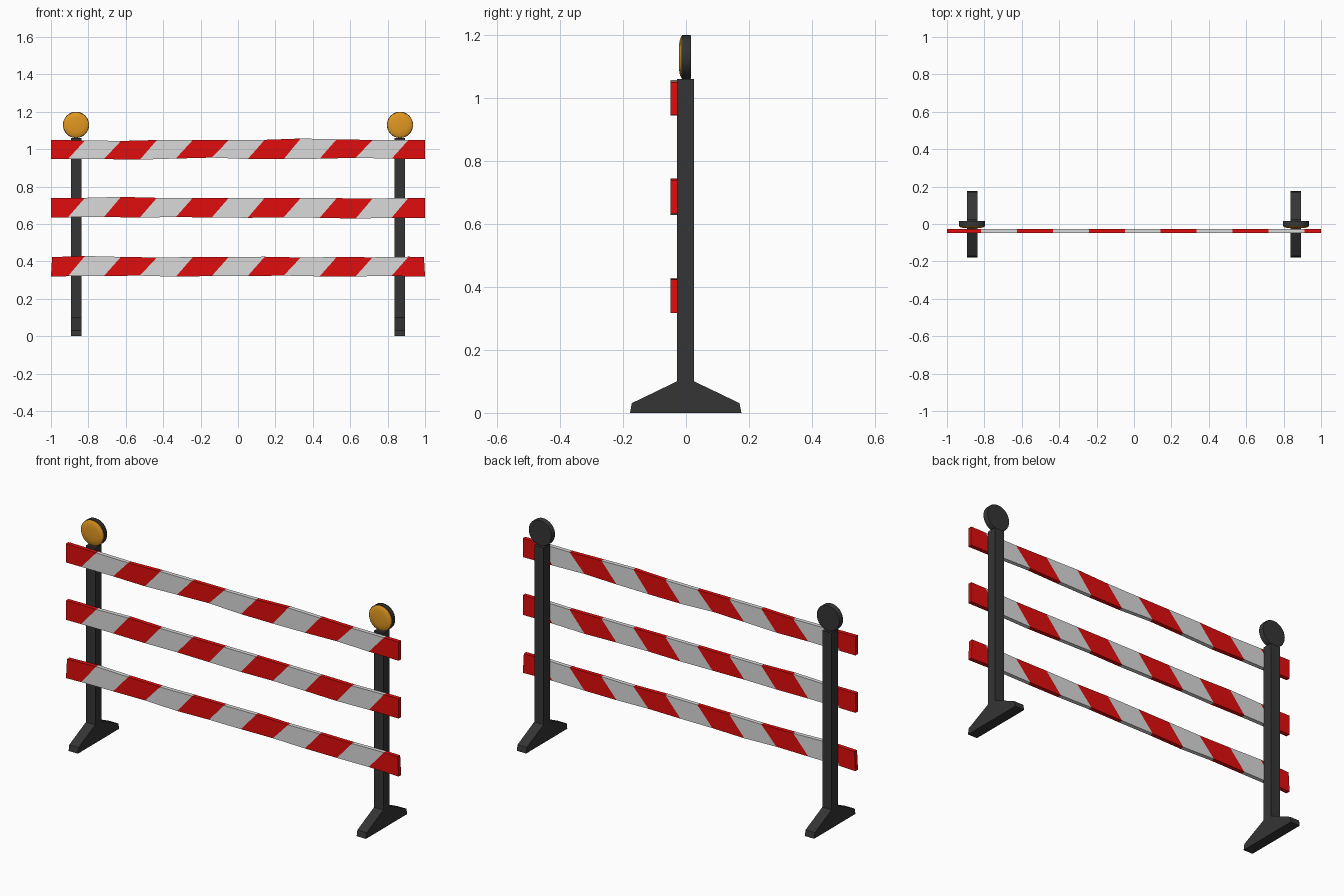
import bpy, bmesh, math

if "Cube" in bpy.data.objects:
    bpy.data.objects.remove(bpy.data.objects["Cube"])


def material(name, rgb):
    m = bpy.data.materials.new(name)
    m.diffuse_color = (*rgb, 1)
    m.use_nodes = True
    m.node_tree.nodes["Principled BSDF"].inputs["Base Color"].default_value = m.diffuse_color
    return m


RED = material("stripe red", (0.75, 0.004, 0.004))
WHITE = material("stripe white", (0.7, 0.7, 0.7))
DARK = material("dark plastic", (0.035, 0.035, 0.035))
AMBER = material("amber lens", (0.75, 0.31, 0.015))


def finish(bm, name, mats):
    bmesh.ops.recalc_face_normals(bm, faces=bm.faces)
    me = bpy.data.meshes.new(name)
    bm.to_mesh(me)
    bm.free()
    for m in mats:
        me.materials.append(m)
    ob = bpy.data.objects.new(name, me)
    bpy.context.collection.objects.link(ob)
    return ob


# Striped, slightly warped boards: slanted columns from front to back
def board(name, z0, z1, low, high, end_inset=0.0):
    bm = bmesh.new()
    cuts = [-0.909 + 0.1922 * k for k in range(10)]
    bottom = [-1] + cuts + [1]
    top = [-1 + end_inset] + [x + 0.091 for x in cuts] + [1 - end_inset]
    rings = []
    for xb, xt, dl, dh in zip(bottom, top, low, high):
        zb, zt = z0 + dl / 1000, z1 + dh / 1000
        rings.append([bm.verts.new(p) for p in (
            (xb, -0.049, zb), (xt, -0.049, zt), (xt, -0.027, zt), (xb, -0.027, zb))])
    for i, (a, b) in enumerate(zip(rings, rings[1:])):
        for j in range(4):
            k = (j + 1) % 4
            f = bm.faces.new((a[j], a[k], b[k], b[j]))
            f.material_index = i % 2
    bm.faces.new(rings[0])
    bm.faces.new(rings[-1])
    finish(bm, name, [RED, WHITE])


board("top_board", 0.947, 1.049,
      [0, 0, 0, -3, 3, 8, 0, 0, 2, 7, 2, 0],
      [0, -2, -5, 0, 0, 0, 1, 8, 4, 0, 0, 0])
board("middle_board", 0.635, 0.740,
      [0, 1, 2, 0, 2, 0, -2, 1, -2, -6, -2, -2],
      [0, 0, 5, 0, 0, 0, 0, -1, -2, -4, 0, 0])
board("bottom_board", 0.318, 0.423,
      [0, 3, 4, 6, 0, 4, 4, 6, 2, 2, 4, 0],
      [0, 6, 1, -2, 0, 1, 2, -2, 0, -1, 2, 1], 0.006)


# Post with flared foot, one extruded side profile
def post(name, x):
    profile = [(-0.178, 0), (0.176, 0), (0.170, 0.031), (0.026, 0.1),
               (0.026, 1.06), (-0.029, 1.06), (-0.029, 0.1), (-0.172, 0.031)]
    bm = bmesh.new()
    f = bm.faces.new([bm.verts.new((x - 0.028, y, z)) for y, z in profile])
    ext = bmesh.ops.extrude_face_region(bm, geom=[f])["geom"]
    bmesh.ops.translate(bm, vec=(0.056, 0, 0),
                        verts=[v for v in ext if isinstance(v, bmesh.types.BMVert)])
    finish(bm, name, [DARK])


# Round parts facing the front, from (radius, y) steps
def turned(name, x, z, steps, mat, n=32):
    bm = bmesh.new()
    rings = [[bm.verts.new((x + r * math.cos(2 * math.pi * i / n), y,
                            z + r * math.sin(2 * math.pi * i / n)))
              for i in range(n)] for r, y in steps]
    for a, b in zip(rings, rings[1:]):
        for i in range(n):
            k = (i + 1) % n
            bm.faces.new((a[i], a[k], b[k], b[i]))
    bm.faces.new(rings[0])
    bm.faces.new(rings[-1])
    ob = finish(bm, name, [mat])
    bpy.context.view_layer.objects.active = ob
    ob.select_set(True)
    bpy.ops.object.shade_smooth_by_angle(angle=math.radians(35))
    ob.select_set(False)


for side, x in (("left", -0.866), ("right", 0.866)):
    post(side + "_post", x)
    turned(side + "_lamp_case", x, 1.13,
           [(0.068, 0.016), (0.070, 0.013), (0.070, -0.012)], DARK)
    turned(side + "_lamp_lens", x, 1.13,
           [(0.068, -0.010), (0.067, -0.014), (0.058, -0.019),
            (0.040, -0.022), (0.015, -0.023)], AMBER)
